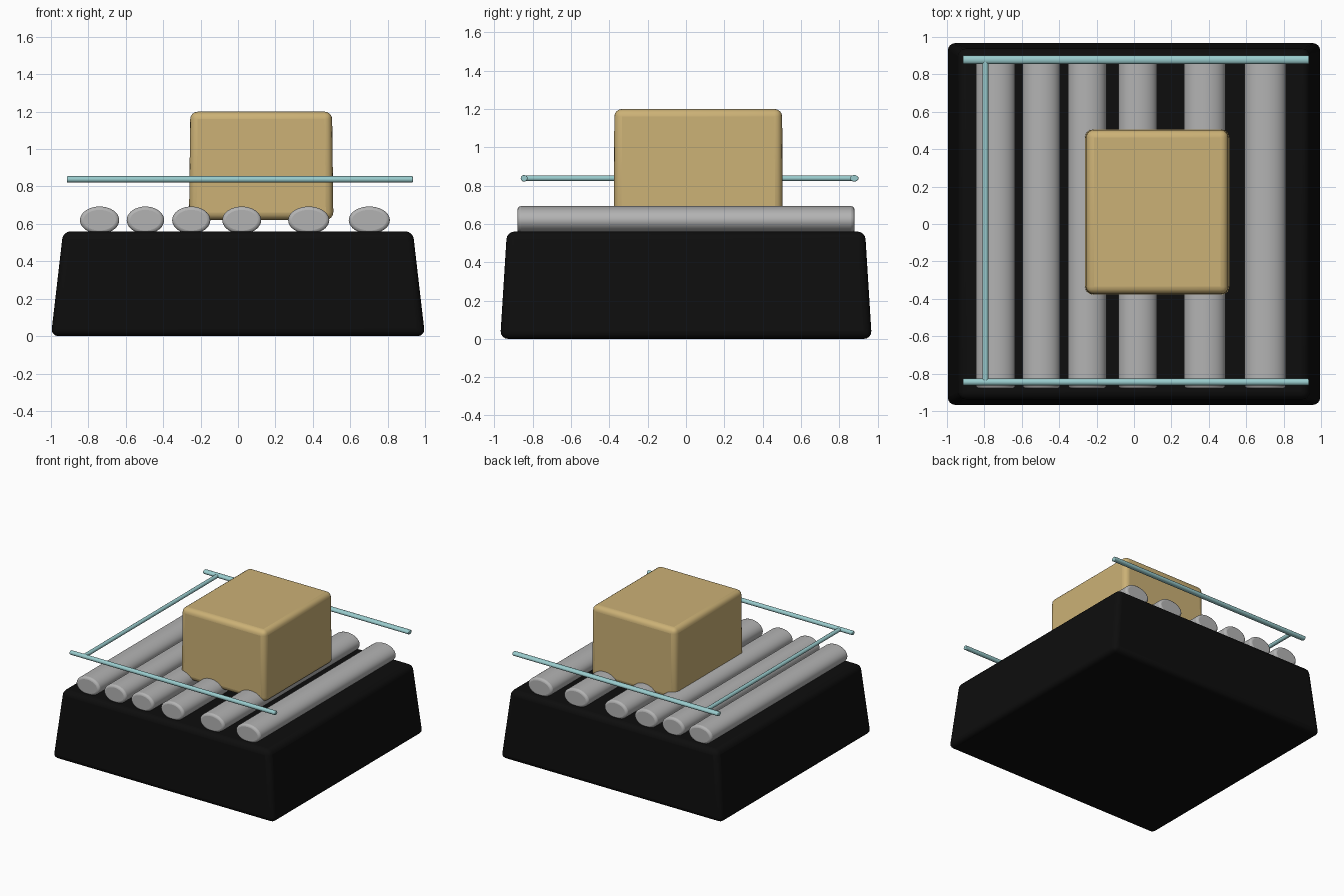
import bpy
import bmesh
import math
from mathutils import Matrix

cube = bpy.data.objects.get("Cube")
if cube:
    bpy.data.objects.remove(cube, do_unlink=True)


def material(name, rgb):
    m = bpy.data.materials.new(name)
    m.use_nodes = True
    m.diffuse_color = (*rgb, 1)
    bsdf = next(n for n in m.node_tree.nodes if n.type == 'BSDF_PRINCIPLED')
    bsdf.inputs["Base Color"].default_value = (*rgb, 1)
    bsdf.inputs["Roughness"].default_value = 0.7
    return m


black = material("matte black", (0.004, 0.004, 0.004))
grey = material("roller grey", (0.45, 0.45, 0.45))
teal = material("pale teal", (0.32, 0.60, 0.61))
tan = material("cardboard tan", (0.60, 0.44, 0.18))


def finish(name, bm, mat, bevel, segments):
    mesh = bpy.data.meshes.new(name)
    bmesh.ops.recalc_face_normals(bm, faces=bm.faces)
    bm.to_mesh(mesh)
    bm.free()
    mesh.materials.append(mat)
    obj = bpy.data.objects.new(name, mesh)
    bpy.context.collection.objects.link(obj)
    mod = obj.modifiers.new("rounding", 'BEVEL')
    mod.width = bevel
    mod.segments = segments
    mod.limit_method = 'ANGLE'
    mod.angle_limit = math.radians(50)
    bpy.ops.object.select_all(action='DESELECT')
    obj.select_set(True)
    bpy.context.view_layer.objects.active = obj
    bpy.ops.object.shade_smooth_by_angle(angle=math.radians(40))
    return obj


def block(name, low, high, mat, bevel, taper=(0, 0)):
    """Rounded box between two corners; its top shrinks by taper per side."""
    bm = bmesh.new()
    bmesh.ops.create_cube(bm, size=1)
    for v in bm.verts:
        top = v.co.z > 0
        for i in range(3):
            v.co[i] = high[i] if v.co[i] > 0 else low[i]
        if top:
            for i in range(2):
                v.co[i] -= math.copysign(taper[i], v.co[i])
    return finish(name, bm, mat, bevel, 4)


def rod(name, center, length, axis, radii, mat, bevel, sides):
    """Elliptical rod along x or y; radii are horizontal and vertical."""
    bm = bmesh.new()
    bmesh.ops.create_cone(bm, cap_ends=True, segments=sides, radius1=1, radius2=1, depth=length)
    scale = Matrix.Diagonal((radii[0], radii[1], 1, 1))
    turn = Matrix.Rotation(math.pi / 2, 4, 'X')
    if axis == 'x':
        turn = Matrix.Rotation(math.pi / 2, 4, 'Z') @ turn
    bm.transform(Matrix.Translation(center) @ turn @ scale)
    return finish(name, bm, mat, bevel, 3)


# Tapered base
block("base", (-1, -0.97, 0), (1, 0.97, 0.56), black, 0.04, (0.065, 0.035))

# Unevenly spaced rollers
rollers = [(-0.74, 0.105), (-0.495, 0.10), (-0.25, 0.102),
           (0.02, 0.104), (0.378, 0.11), (0.702, 0.11)]
for i, (x, width) in enumerate(rollers):
    rod(f"roller_{i + 1}", (x, 0, 0.62), 1.76, 'y', (width, 0.073), grey, 0.018, 40)

# Open guard rail
rod("front_rail", (0.01, -0.845, 0.838), 1.85, 'x', (0.018, 0.017), teal, 0.005, 16)
rod("back_rail", (0.01, 0.878, 0.838), 1.85, 'x', (0.023, 0.017), teal, 0.005, 16)
rod("side_rail", (-0.795, 0.016, 0.838), 1.72, 'y', (0.016, 0.015), teal, 0.005, 16)

# Parcel resting on the rollers
block("parcel", (-0.262, -0.377, 0.622), (0.51, 0.505, 1.2), tan, 0.04, (0.007, 0.003))
